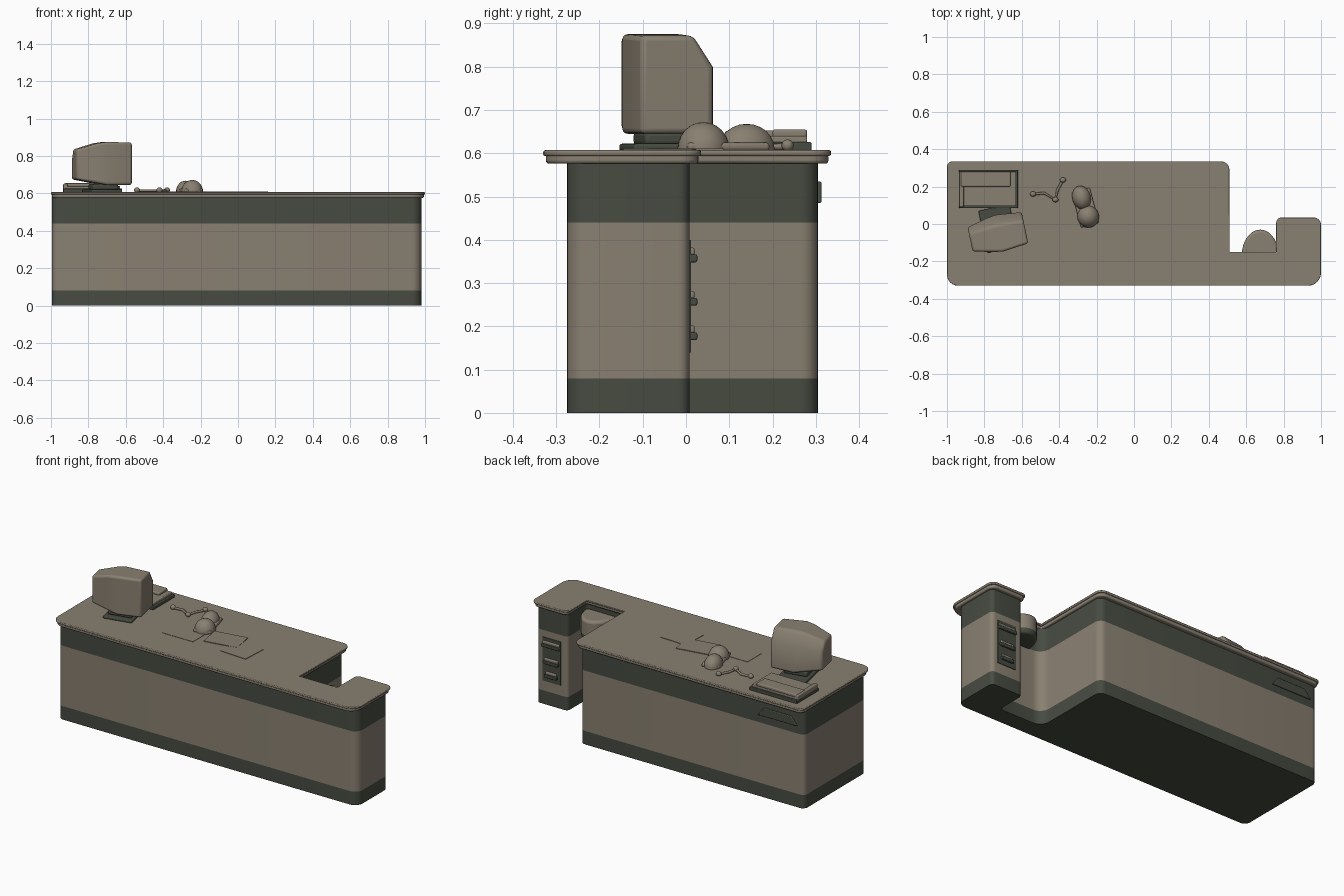
import bpy, bmesh
from math import cos, sin, pi, radians
from mathutils import Vector, Matrix

if "Cube" in bpy.data.objects:
    bpy.data.objects.remove(bpy.data.objects["Cube"])


def material(name, rgb):
    m = bpy.data.materials.new(name)
    m.use_nodes = True
    m.diffuse_color = (*rgb, 1)
    m.node_tree.nodes["Principled BSDF"].inputs["Base Color"].default_value = (*rgb, 1)
    return m


BEIGE = material("warm beige", (0.25, 0.215, 0.165))
GREEN = material("dark green grey", (0.062, 0.071, 0.053))


def finish(name, bm, mats, bevel=0.0, segments=3):
    bmesh.ops.recalc_face_normals(bm, faces=bm.faces)
    mesh = bpy.data.meshes.new(name)
    bm.to_mesh(mesh)
    bm.free()
    for m in mats:
        mesh.materials.append(m)
    ob = bpy.data.objects.new(name, mesh)
    bpy.context.collection.objects.link(ob)
    bpy.ops.object.select_all(action='DESELECT')
    ob.select_set(True)
    bpy.context.view_layer.objects.active = ob
    bpy.ops.object.shade_smooth_by_angle(angle=radians(40))
    if bevel:
        mod = ob.modifiers.new("Rounded edges", 'BEVEL')
        mod.width, mod.segments = bevel, segments
        mod.limit_method, mod.angle_limit = 'ANGLE', radians(40)
    return ob


def rounded(corners, steps=6):
    """Outline from (x, y, radius) corners, each corner turned into an arc."""
    pts = []
    for i, (x, y, r) in enumerate(corners):
        p = Vector((x, y))
        a = (Vector(corners[i - 1][:2]) - p).normalized()
        b = (Vector(corners[(i + 1) % len(corners)][:2]) - p).normalized()
        if not r:
            pts.append(p)
            continue
        for k in range(steps + 1):
            t = k / steps * pi / 2
            pts.append(p + a * r * (1 - sin(t)) + b * r * (1 - cos(t)))
    return pts


def loft(bm, rings, bands=None):
    """Skin a stack of point rings, close both ends, colour each layer."""
    rows = [[bm.verts.new(p) for p in ring] for ring in rings]
    n = len(rows[0])
    bands = bands or [0] * (len(rows) - 1)
    for low, high, mat in zip(rows, rows[1:], bands):
        for i in range(n):
            j = (i + 1) % n
            bm.faces.new((low[i], low[j], high[j], high[i])).material_index = mat
    bm.faces.new(rows[0]).material_index = bands[0]
    bm.faces.new(rows[-1]).material_index = bands[-1]


def prism(name, outline, levels, mats, bands=None, bevel=0.0):
    bm = bmesh.new()
    loft(bm, [[(p[0], p[1], z) for p in outline] for z in levels], bands)
    return finish(name, bm, mats, bevel)


def box(name, lo, hi, mat, bevel=0.0, turn=0):
    bm = bmesh.new()
    lo, hi = Vector(lo), Vector(hi)
    bmesh.ops.create_cube(bm, size=1)
    bmesh.ops.scale(bm, vec=hi - lo, verts=bm.verts)
    bmesh.ops.rotate(bm, matrix=Matrix.Rotation(radians(turn), 3, 'Z'), verts=bm.verts)
    bmesh.ops.translate(bm, vec=(lo + hi) / 2, verts=bm.verts)
    return finish(name, bm, [mat], bevel)


def ellipsoid(name, centre, radii, mat, turn=0):
    bm = bmesh.new()
    bmesh.ops.create_uvsphere(bm, u_segments=20, v_segments=12, radius=1)
    bmesh.ops.scale(bm, vec=radii, verts=bm.verts)
    bmesh.ops.rotate(bm, matrix=Matrix.Rotation(radians(turn), 3, 'Z'), verts=bm.verts)
    bmesh.ops.translate(bm, vec=centre, verts=bm.verts)
    return finish(name, bm, [mat])


# Counter body with a dark plinth and a dark upper band
body = rounded([(-0.995, -0.275, 0.035), (0.98, -0.275, 0.05), (0.98, 0.008, 0.025),
                (0.775, 0.008, 0.02), (0.775, -0.17, 0.02), (0.49, -0.17, 0.06),
                (0.49, 0.305, 0.04), (-0.995, 0.305, 0.03)])
prism("counter_body", body, (0, 0.08, 0.44, 0.58), [BEIGE, GREEN], (1, 0, 1))

# Worktop with a notch, a thin lip over a slightly inset lower edge
def top_outline(d):
    return rounded([(-1 + d, -0.33 + d, 0.06), (1 - d, -0.33 + d, 0.07),
                    (1 - d, 0.035 - d, 0.04), (0.76 + d, 0.035 - d, 0.03),
                    (0.76 + d, -0.15 - d, 0), (0.51 - d, -0.15 - d, 0),
                    (0.51 - d, 0.335 - d, 0.045), (-1 + d, 0.335 - d, 0.03)])

prism("worktop_edge", top_outline(0.006), (0.576, 0.598), [BEIGE], bevel=0.007)
prism("worktop", top_outline(0), (0.594, 0.607), [BEIGE], bevel=0.004)

# Rounded bin hanging in the notch
bin_shape = [(0.675 + 0.1 * cos(i * pi / 14), -0.172 + 0.142 * sin(i * pi / 14))
             for i in range(15)]
prism("notch_bin", bin_shape, (0.43, 0.46, 0.55), [BEIGE, GREEN], (1, 0), bevel=0.015)

# Rack on the rear of the narrow pillar
box("rack_panel", (0.82, 0.006, 0.14), (0.94, 0.012, 0.4), GREEN)
for i, z in enumerate((0.36, 0.26, 0.18)):
    half = 0.06 - 0.01 * i
    box(f"rack_shelf_{i}", (0.88 - half, 0.0, z - 0.012), (0.88 + half, 0.026, z + 0.006), GREEN, 0.004)
    box(f"rack_item_{i}", (0.885 - half, 0.0, z + 0.004), (0.875 + half, 0.02, z + 0.022), BEIGE, 0.005)

# Drawer pull on the rear upper band
bm = bmesh.new()
pull = [(-0.95, 0.485), (-0.69, 0.485), (-0.73, 0.535), (-0.91, 0.535)]
loft(bm, [[(x, y, z) for x, z in pull] for y in (0.3, 0.313)])
finish("drawer_pull", bm, [GREEN], 0.004)

# Monitor: tapered hull with a sloped rear upper edge, on a dark foot
bm = bmesh.new()
profile = [(-1, 0), (1, 0), (1, 0.68), (0.45, 1), (-1, 1)]
spin = Matrix.Rotation(radians(12), 3, 'Z')
rings = []
for d, half, z0, z1 in ((0, 0.085, 0.645, 0.872), (-0.14, 0.1, 0.645, 0.875),
                        (-0.19, 0.092, 0.655, 0.868), (-0.3, 0.066, 0.675, 0.835)):
    rings.append([spin @ Vector((d, y * half, 0)) + Vector((-0.583, -0.02, z0 + t * (z1 - z0)))
                  for y, t in profile])
loft(bm, rings)
finish("monitor", bm, [BEIGE], 0.012)
box("monitor_neck", (-0.79, -0.11, 0.618), (-0.65, 0.02, 0.65), GREEN, 0.01, 12)
box("monitor_foot", (-0.81, -0.14, 0.605), (-0.64, 0.09, 0.622), GREEN, 0.006, 12)

# Document tray with a paper stack
box("tray_base", (-0.935, 0.085, 0.605), (-0.62, 0.29, 0.626), GREEN, 0.004)
box("paper_stack", (-0.925, 0.095, 0.62), (-0.63, 0.28, 0.64), BEIGE, 0.004)
box("paper_stack_rear", (-0.925, 0.2, 0.636), (-0.66, 0.28, 0.655), BEIGE, 0.006)
box("tray_end", (-0.935, 0.09, 0.62), (-0.91, 0.28, 0.652), BEIGE, 0.006)

# Telephone: low base with two humps
ellipsoid("telephone_front", (-0.245, 0.04, 0.61), (0.058, 0.06, 0.062), BEIGE, 15)
ellipsoid("telephone_rear", (-0.28, 0.14, 0.61), (0.05, 0.066, 0.058), BEIGE, 15)
box("telephone_base", (-0.31, -0.01, 0.605), (-0.21, 0.185, 0.625), BEIGE, 0.008, 15)

# Spectacles: bent thin wire with small round ends
curve = bpy.data.curves.new("spectacles", 'CURVE')
curve.dimensions, curve.bevel_depth, curve.bevel_resolution = '3D', 0.007, 2
curve.use_fill_caps = True
path = [(-0.54, 0.16), (-0.48, 0.165), (-0.42, 0.13), (-0.41, 0.18), (-0.38, 0.235)]
line = curve.splines.new('POLY')
line.points.add(len(path) - 1)
for point, (x, y) in zip(line.points, path):
    point.co = (x, y, 0.615, 1)
curve.materials.append(BEIGE)
bpy.context.collection.objects.link(bpy.data.objects.new("spectacles", curve))
for i, (x, y) in enumerate((path[0], path[2], path[-1])):
    ellipsoid(f"spectacle_tip_{i}", (x, y, 0.618), (0.016, 0.014, 0.014), BEIGE)

# Loose sheets lying on the worktop
for i, (x, y, w, h, turn) in enumerate(((-0.31, -0.06, 0.2, 0.13, 0), (0.07, -0.06, 0.17, 0.16, -3),
                                        (-0.08, 0.0, 0.2, 0.14, 10))):
    box(f"paper_sheet_{i}", (x - w / 2, y - h / 2, 0.606), (x + w / 2, y + h / 2, 0.609 + i * 0.001), BEIGE, 0, turn)
